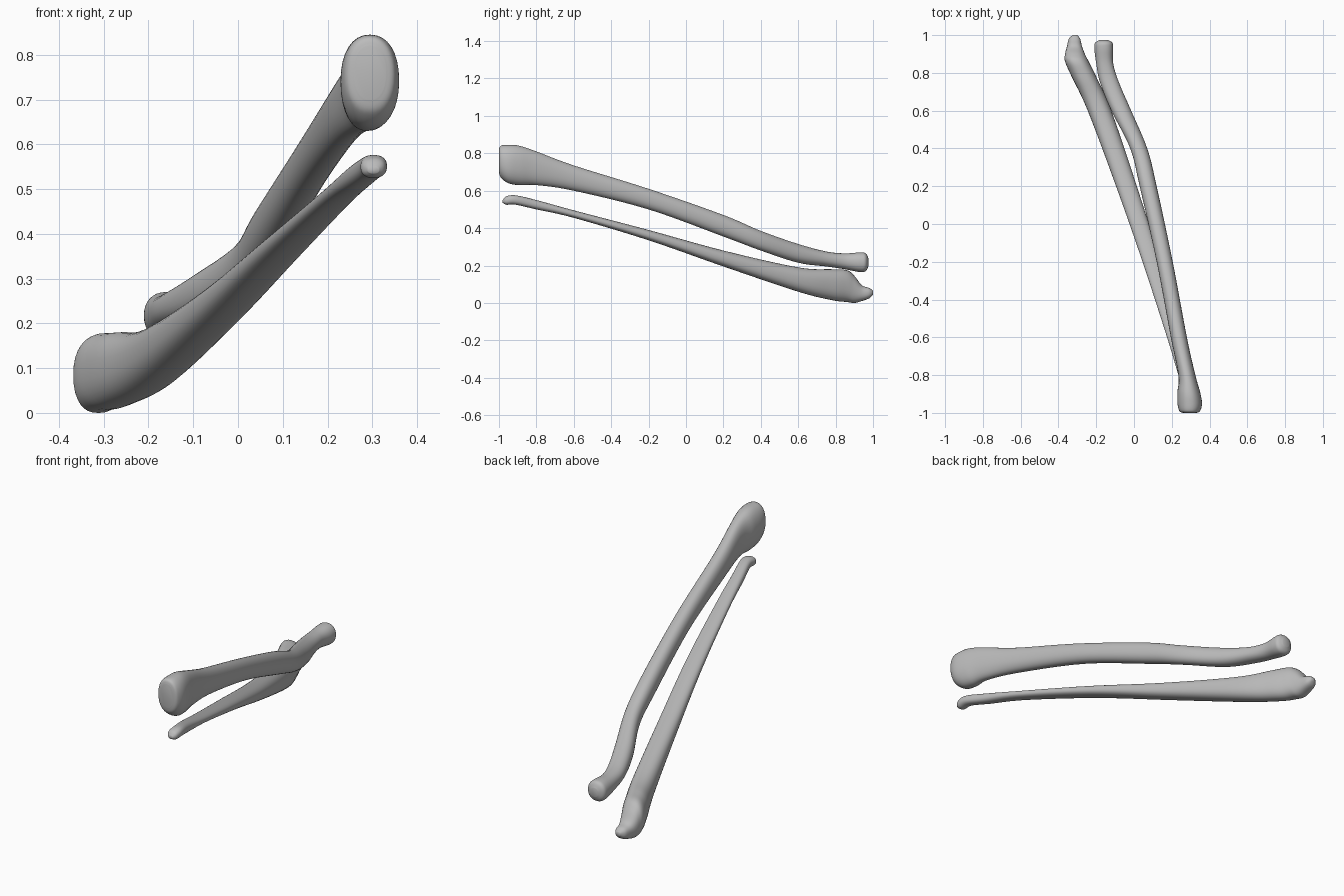
import bpy
import bmesh
from math import cos, sin, pi, copysign
from mathutils import Vector

SIDES = 32        # points around each cross-section
STEPS = 6         # rings between neighbouring stations
UNIT = 0.01       # stations are given in hundredths

default_cube = bpy.data.objects.get("Cube")
if default_cube:
    bpy.data.objects.remove(default_cube, do_unlink=True)

# One plain bone colour
bone_grey = bpy.data.materials.new("bone_grey")
bone_grey.use_nodes = True
colour = (0.5, 0.5, 0.5, 1)
bone_grey.diffuse_color = colour
bone_grey.node_tree.nodes["Principled BSDF"].inputs["Base Color"].default_value = colour


def spline(before, start, end, after, t):
    """Catmull-Rom blend between two stations."""
    return [
        0.5 * (2 * b + (c - a) * t
               + (2 * a - 5 * b + 4 * c - d) * t ** 2
               + (3 * b - a - 3 * c + d) * t ** 3)
        for a, b, c, d in zip(before, start, end, after)
    ]


def smooth_stations(stations):
    """Fill in rings between the given stations."""
    result = []
    last = len(stations) - 1
    for i in range(last):
        before, after = stations[max(i - 1, 0)], stations[min(i + 2, last)]
        for step in range(STEPS):
            result.append(spline(before, stations[i], stations[i + 1], after, step / STEPS))
    result.append(stations[last])
    return result


def rounded(value, power):
    return copysign(abs(value) ** power, value)


def make_bone(name, stations, squareness):
    """Loft rounded sections (y, left, right, bottom, top) into a closed shaft."""
    bm = bmesh.new()
    rings = []
    for y, left, right, bottom, top in smooth_stations(stations):
        ring = []
        for k in range(SIDES):
            angle = 2 * pi * k / SIDES
            x = (left + right) / 2 + (right - left) / 2 * rounded(cos(angle), squareness)
            z = (bottom + top) / 2 + (top - bottom) / 2 * rounded(sin(angle), squareness)
            ring.append(bm.verts.new(Vector((x, y, z)) * UNIT))
        rings.append(ring)
    for ring, following in zip(rings, rings[1:]):
        for k in range(SIDES):
            n = (k + 1) % SIDES
            bm.faces.new((ring[k], ring[n], following[n], following[k]))
    for ring in (rings[0], rings[-1]):
        bm.faces.new(ring)
    bmesh.ops.recalc_face_normals(bm, faces=bm.faces)
    for face in bm.faces:
        face.smooth = True

    mesh = bpy.data.meshes.new(name)
    bm.to_mesh(mesh)
    bm.free()
    mesh.materials.append(bone_grey)
    bone = bpy.data.objects.new(name, mesh)
    bpy.context.collection.objects.link(bone)
    return bone


# Upper bone: broad flat front end, slim curved shaft, small knob at the back
upper_stations = [
    (-100, 26, 33, 70, 82),
    (-99, 24, 35, 67, 84),
    (-95, 23, 36, 64, 84.5),
    (-89, 23, 35, 63, 84),
    (-80, 23.5, 32.5, 63, 81),
    (-60, 19.5, 28, 60, 73.5),
    (-20, 12, 20.5, 50, 61),
    (20, 3, 12, 35.5, 47),
    (40, -2, 7, 28, 38.5),
    (60, -12, -1.5, 21.5, 31.5),
    (75, -18, -8, 19.5, 27.5),
    (85, -20, -11, 18, 26.5),
    (93, -21, -11, 16.5, 27),
    (96, -20.5, -11.5, 17, 26.5),
    (97.5, -18, -14, 19.5, 24),
]
make_bone("upper_forearm_bone", upper_stations, 0.9)

# Lower bone: thin front tip, thickening shaft, hooked block at the back
lower_stations = [
    (-98, 29, 31.5, 53.5, 55),
    (-96, 27.5, 33, 52.5, 57),
    (-91, 27, 33, 52.5, 57.5),
    (-80, 23.5, 30, 50, 55),
    (-60, 17.5, 25, 45.5, 49.5),
    (-20, 4.5, 14, 33.5, 39),
    (20, -9.5, 1.5, 19.5, 28),
    (60, -24.5, -12, 6, 19),
    (78, -33, -20, 1.5, 18),
    (86, -36.5, -24, 0.5, 17.5),
    (90, -36.5, -26, 0, 14.5),
    (94, -35.5, -27.5, 1, 9.5),
    (98, -34.5, -28.5, 2.5, 8),
    (100, -32.5, -30, 4.5, 6.5),
]
make_bone("lower_forearm_bone", lower_stations, 0.85)
